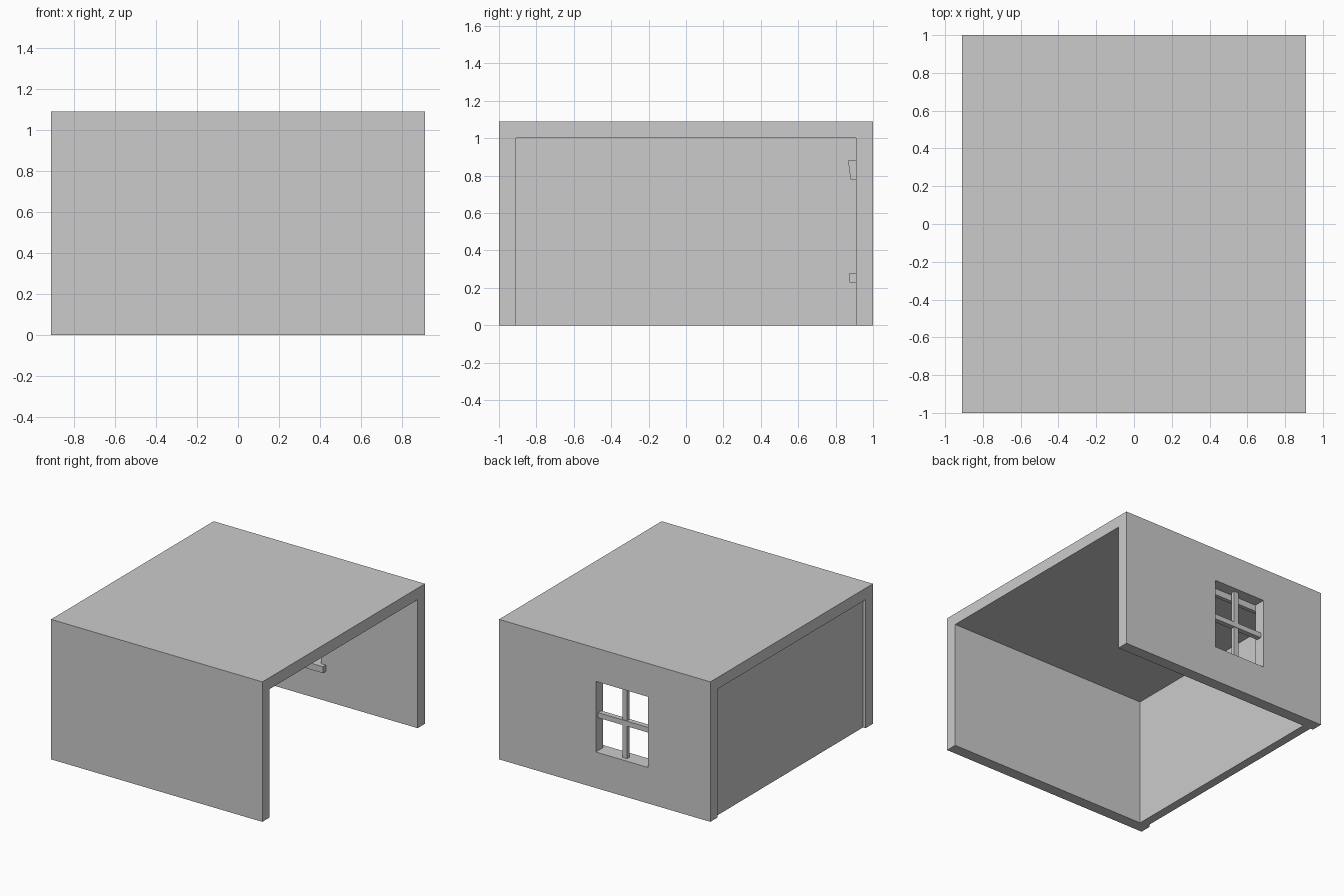
import bpy, bmesh

if "Cube" in bpy.data.objects:
    bpy.data.objects.remove(bpy.data.objects["Cube"])


def prism(name, profile, x0, x1):
    """Extrude a (y, z) profile along x from x0 to x1."""
    bm = bmesh.new()
    face = bm.faces.new([bm.verts.new((x0, y, z)) for y, z in profile])
    ext = bmesh.ops.extrude_face_region(bm, geom=[face])
    verts = [g for g in ext["geom"] if isinstance(g, bmesh.types.BMVert)]
    bmesh.ops.translate(bm, verts=verts, vec=(x1 - x0, 0, 0))
    bmesh.ops.recalc_face_normals(bm, faces=bm.faces)
    mesh = bpy.data.meshes.new(name)
    bm.to_mesh(mesh)
    bm.free()
    obj = bpy.data.objects.new(name, mesh)
    bpy.context.collection.objects.link(obj)
    return obj


def box(name, x, y, z):
    return prism(name, [(y[0], z[0]), (y[1], z[0]), (y[1], z[1]), (y[0], z[1])], *x)


HX, HY, T, H = 0.91, 1.0, 0.09, 1.0        # half sizes, thickness, wall height
WX0, WX1, WZ0, WZ1 = -0.373, 0.077, 0.28, 0.83   # window opening
CX, CZ = (WX0 + WX1) / 2, (WZ0 + WZ1) / 2

# Room shell, open on the right and underneath
box("roof", (-HX, HX), (-HY, HY), (H, H + T))
box("front_wall", (-HX, HX), (-HY, -HY + T), (0, H))
back = box("back_wall", (-HX, HX), (HY - T, HY), (0, H))
box("left_wall", (-HX + 0.022, -HX + T), (-HY + T, HY - T), (0, H))

# Window opening
cutter = box("window_cutter", (WX0, WX1), (0.8, 1.1), (WZ0, WZ1))
cutter.hide_render = True
cutter.hide_set(True)
cut = back.modifiers.new("window_opening", "BOOLEAN")
cut.operation = "DIFFERENCE"
cut.solver = "EXACT"
cut.object = cutter

# Crossed glazing bars
box("vertical_glazing_bar", (CX - 0.02, CX + 0.02), (0.935, 0.965), (WZ0, WZ1))
box("horizontal_glazing_bar", (WX0, WX1), (0.93, 0.97), (CZ - 0.02, CZ + 0.02))

# Inner sill and tapered blind box over the window
box("window_sill", (WX0 - 0.042, WX1 + 0.042), (0.875, HY - T), (0.23, 0.28))
prism("blind_box", [(0.91, 0.78), (0.88, 0.78), (0.866, 0.88), (0.91, 0.88)],
      WX0 - 0.042, WX1 + 0.042)
